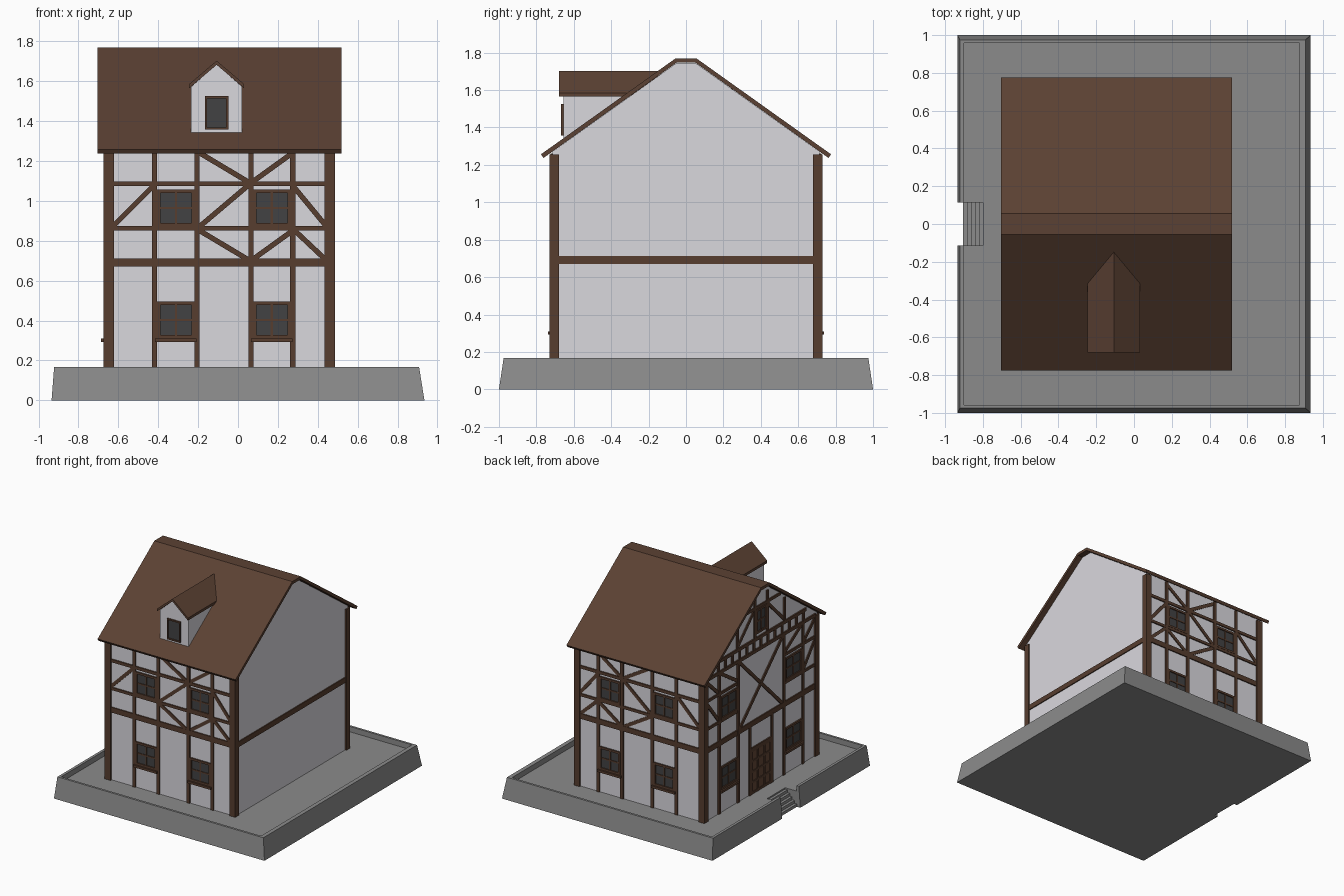
import bpy, bmesh, math
from mathutils import Vector

if "Cube" in bpy.data.objects:
    bpy.data.objects.remove(bpy.data.objects["Cube"])


def material(name, rgb):
    m = bpy.data.materials.new(name)
    m.diffuse_color = (*rgb, 1)
    m.use_nodes = True
    m.node_tree.nodes["Principled BSDF"].inputs["Base Color"].default_value = m.diffuse_color
    return m


PLASTER = material("plaster", (0.70, 0.69, 0.73))
STONE = material("stone", (0.26, 0.26, 0.26))
TIMBER = material("timber", (0.095, 0.047, 0.028))
ROOF = material("roof_tiles", (0.105, 0.053, 0.033))
GLASS = material("dark_glass", (0.055, 0.055, 0.057))
DOOR = material("door_wood", (0.13, 0.065, 0.038))


def finish(name, bm, mat):
    bmesh.ops.recalc_face_normals(bm, faces=bm.faces)
    me = bpy.data.meshes.new(name)
    bm.to_mesh(me)
    bm.free()
    me.materials.append(mat)
    ob = bpy.data.objects.new(name, me)
    bpy.context.collection.objects.link(ob)
    return ob


def prism(bm, a, b):
    """Closed prism between two matching point loops."""
    va = [bm.verts.new(p) for p in a]
    vb = [bm.verts.new(p) for p in b]
    n = len(va)
    bm.faces.new(va)
    bm.faces.new(vb[::-1])
    for i in range(n):
        j = (i + 1) % n
        bm.faces.new((va[i], vb[i], vb[j], va[j]))


def box(bm, x0, x1, y0, y1, z0, z1):
    q = [(x0, y0), (x1, y0), (x1, y1), (x0, y1)]
    prism(bm, [(*p, z0) for p in q], [(*p, z1) for p in q])


GROUND = 0.125

# Stone base: sloped plinth with raised rim and sunken yard
bm = bmesh.new()
rings = []
for x0, x1, y, z in [(-.935, .935, 1, 0), (-.922, .908, .975, .168),
                     (-.90, .875, .957, .168), (-.90, .875, .957, GROUND)]:
    rings.append([bm.verts.new(p) for p in
                  [(x0, -y, z), (x1, -y, z), (x1, y, z), (x0, y, z)]])
for r, s in zip(rings, rings[1:]):
    for i in range(4):
        j = (i + 1) % 4
        bm.faces.new((r[i], r[j], s[j], s[i]))
bm.faces.new(rings[0])
bm.faces.new(rings[-1])
base = finish("stone_base", bm, STONE)

# Entrance notch cut out of the base
bm = bmesh.new()
box(bm, -1.1, -.80, -.115, .115, -.1, .3)
cutter = finish("notch_cutter", bm, STONE)
cutter.hide_render = True
mod = base.modifiers.new("notch", 'BOOLEAN')
mod.operation = 'DIFFERENCE'
mod.object = cutter
mod.solver = 'EXACT'
bpy.context.view_layer.objects.active = base
bpy.ops.object.modifier_apply(modifier="notch")
bpy.data.objects.remove(cutter)

# Entrance steps
bm = bmesh.new()
for i in range(5):
    x = -.905 + .021 * i
    box(bm, x, x + .021, -.115, .115, 0, GROUND * (i + 1) / 5.5)
finish("entrance_steps", bm, STONE)

# House walls with gables
WX0, WX1, WY = -.662, .475, .715
bm = bmesh.new()
prof = [(-WY, GROUND), (WY, GROUND), (WY, 1.27), (.05, 1.745), (-.05, 1.745), (-WY, 1.27)]
prism(bm, [(WX0, *p) for p in prof], [(WX1, *p) for p in prof])
finish("house_walls", bm, PLASTER)

# Main roof shell with a flat ridge
bm = bmesh.new()
half = [(.055, 1.77), (.775, 1.257), (.762, 1.237), (.05, 1.747)]
for s in (-1, 1):
    q = [(s * y, z) for y, z in half]
    prism(bm, [(-.705, *p) for p in q], [(.52, *p) for p in q])
q = [(-.055, 1.77), (.055, 1.77), (.05, 1.747), (-.05, 1.747)]
prism(bm, [(-.705, *p) for p in q], [(.52, *p) for p in q])
finish("main_roof", bm, ROOF)

# Dormer walls and roof
C = -.107
bm = bmesh.new()
q = [(C - .128, 1.335), (C + .128, 1.335), (C + .128, 1.572), (C, 1.683), (C - .128, 1.572)]
prism(bm, [(x, -.655, z) for x, z in q], [(x, -.16, z) for x, z in q])
finish("dormer_walls", bm, PLASTER)
bm = bmesh.new()
q = [(C, 1.703), (C + .138, 1.585), (C + .138, 1.565), (C, 1.682), (C - .138, 1.565), (C - .138, 1.585)]
prism(bm, [(x, -.68, z) for x, z in q], [(x, -.142, z) for x, z in q])
finish("dormer_roof", bm, ROOF)

# Corner posts and the plain side's floor beam
bm = bmesh.new()
for s in (-1, 1):
    for x0, x1 in ((-.675, -.622), (.435, .486)):
        box(bm, x0, x1, min(s * .68, s * .73), max(s * .68, s * .73), GROUND, 1.255)
box(bm, .46, .483, -.69, .69, .67, .712)
finish("corner_posts", bm, TIMBER)


# Facade maps: along-wall u, height z, outward depth d -> world
def front(u, z, d): return (u, -WY - d, z)
def back(u, z, d): return (u, WY + d, z)
def left(u, z, d): return (WX0 - d, u, z)
def dormer(u, z, d): return (u, -.655 - d, z)


def beam(bm, f, u0, z0, u1, z1, w=.026, d=.010):
    """Timber bar of width w along a line on a facade."""
    a, b = Vector((u0, z0)), Vector((u1, z1))
    t = (b - a).normalized()
    n = Vector((-t.y, t.x)) * w / 2
    q = [a + n, b + n, b - n, a - n]
    prism(bm, [f(p.x, p.y, -.01) for p in q], [f(p.x, p.y, d) for p in q])


def rect(bm, f, u0, u1, z0, z1, d):
    beam(bm, f, u0, (z0 + z1) / 2, u1, (z0 + z1) / 2, z1 - z0, d)


def window(wood, glass, f, u, z0, z1, w, bars=True, sill=False, t=.017):
    rect(glass, f, u - w, u + w, z0, z1, .003)
    for s in (-1, 1):
        beam(wood, f, u + s * (w - t / 2), z0, u + s * (w - t / 2), z1, t, .012)
    for z in (z0 + t / 2, z1 - t / 2):
        beam(wood, f, u - w, z, u + w, z, t, .0115)
    if bars:
        beam(wood, f, u, z0, u, z1, .012, .008)
        beam(wood, f, u - w, (z0 + z1) / 2, u + w, (z0 + z1) / 2, .012, .0075)
    if sill:
        rect(wood, f, u - w - .01, u + w + .01, z0 - .018, z0, .024)


glass = bmesh.new()
frames = bmesh.new()

# Front and back half-timbering (mirrored)
DIAG = [(-.63, .87, -.42, 1.08), (-.2, 1.245, .06, 1.09), (.065, 1.09, .28, 1.245),
        (-.2, .865, .06, 1.085), (.28, 1.07, .445, .87), (-.2, .855, .06, .70),
        (.065, .70, .28, .855), (.28, .855, .445, .70)]
for f, name in ((front, "front_timbers"), (back, "back_timbers")):
    bm = bmesh.new()
    for u in (-.418, -.205, .065, .275):
        beam(bm, f, u, GROUND, u, 1.262)
    for z, w in ((.691, .042), (.862, .022), (1.086, .024)):
        beam(bm, f, -.63, z, .445, z, w, .0095)
    for d in DIAG:
        beam(bm, f, *d, d=.008)
    finish(name, bm, TIMBER)
    for u in (-.311, .17):
        window(frames, glass, f, u, .872, 1.057, .094)
        window(frames, glass, f, u, .31, .495, .094, sill=True)

# Entrance gable half-timbering
bm = bmesh.new()
for s in (-1, 1):
    for u in (.29, .53):
        beam(bm, left, s * u, GROUND, s * u, 1.26)
    beam(bm, left, s * .14, GROUND, s * .14, .68)
    for z in (.862, 1.086):
        beam(bm, left, s * .28, z, s * .69, z, .022, .0095)
    beam(bm, left, s * .28, .70, s * -.28, 1.25, d=.008 + s * .0005)
    beam(bm, left, s * .53, 1.09, s * .69, 1.24, d=.008)
    beam(bm, left, s * .53, .87, s * .69, 1.07, d=.0075)
    beam(bm, left, s * .29, 1.10, s * .52, 1.25, d=.008)
    beam(bm, left, s * .08, 1.36, s * .08, 1.69, .024)
    beam(bm, left, s * .30, 1.36, s * .30, 1.55, .024)
    beam(bm, left, s * .30, 1.37, s * .09, 1.58, .024, .008)
beam(bm, left, -.69, .691, .69, .691, .042, .0095)
beam(bm, left, -.69, 1.258, .69, 1.258, .026, .0105)
beam(bm, left, -.57, 1.35, .57, 1.35, .026, .0105)
for i in range(-6, 7):
    beam(bm, left, i * .09, 1.26, i * .09, 1.35, .024, .009)
beam(bm, left, -.25, 1.60, .25, 1.60, .022, .009)
finish("entrance_side_timbers", bm, TIMBER)
for u in (-.41, .41):
    window(frames, glass, left, u, .872, 1.057, .105)
    window(frames, glass, left, u, .31, .495, .105, sill=True)
window(frames, glass, left, 0, 1.39, 1.585, .068)

# Dormer window
window(frames, glass, dormer, C, 1.358, 1.525, .059, bars=False, t=.011)
finish("window_frames", frames, TIMBER)
finish("window_glass", glass, GLASS)

# Front door with panel bars
bm = bmesh.new()
rect(bm, left, -.128, .128, GROUND, .48, .003)
finish("door_leaf", bm, DOOR)
bm = bmesh.new()
for u in (-.118, -.04, .04, .118):
    beam(bm, left, u, GROUND, u, .48, .016, .009)
for i in range(5):
    z = GROUND + .01 + i * .084
    beam(bm, left, -.128, z, .128, z, .018, .0085)
beam(bm, left, -.14, .485, .14, .485, .026, .0105)
finish("door_bars", bm, TIMBER)
